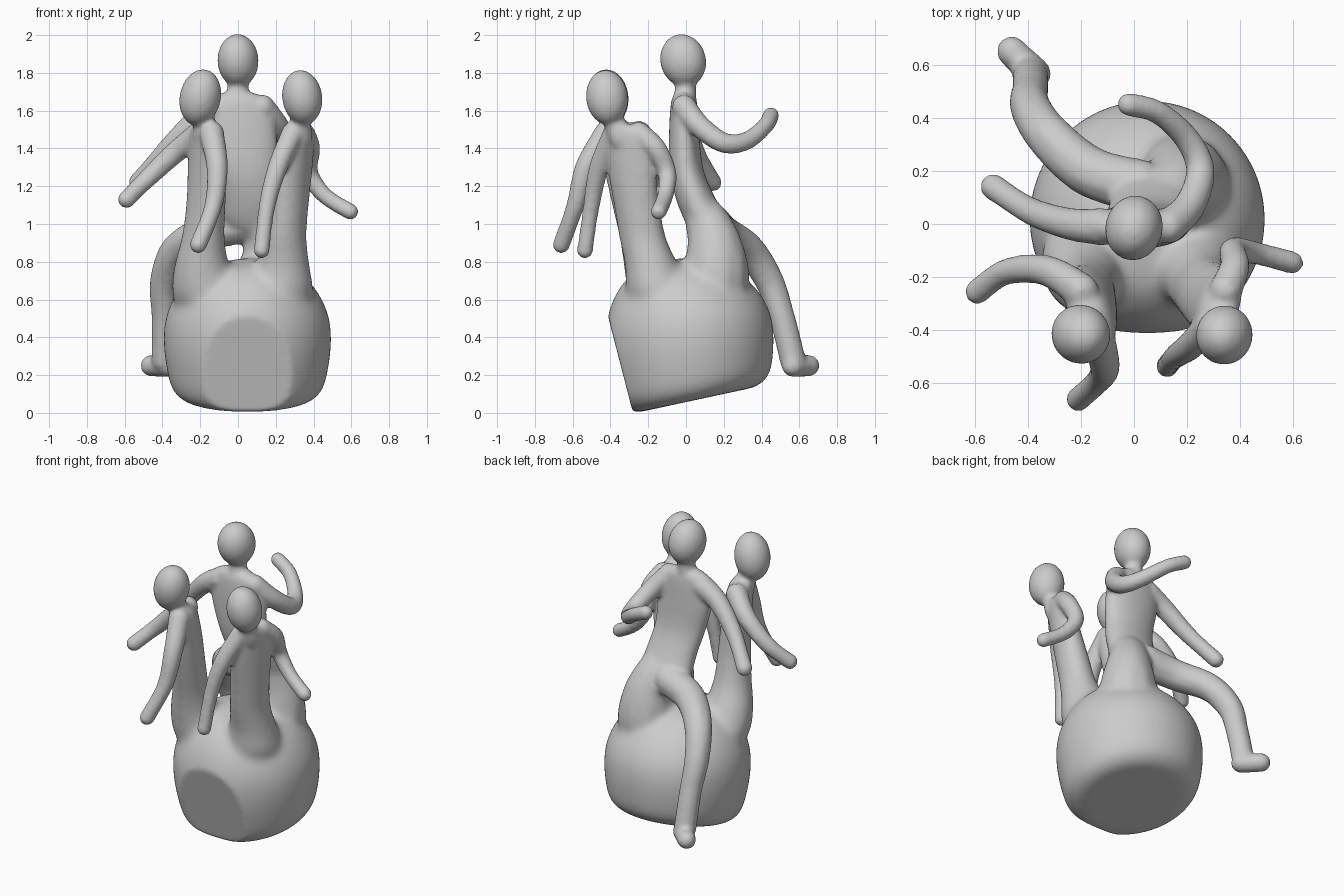
import bpy, bmesh
from math import cos, sin, pi, radians
from mathutils import Matrix, Euler

bm = bmesh.new()


def ball(c, r, rot=(0, 0, 0), detail=2):
    """Ellipsoid with centre c, radii r and rotation in degrees."""
    e = Euler([radians(a) for a in rot]).to_matrix().to_4x4()
    m = Matrix.Translation(c) @ e @ Matrix.Diagonal((*r, 1))
    bmesh.ops.create_icosphere(bm, subdivisions=detail, radius=1.02, matrix=m)


def smooth_path(pts, steps):
    """Catmull-Rom interpolation of tuples of any length."""
    out = []
    n = len(pts)
    for i in range(n - 1):
        p0, p1, p2, p3 = pts[max(i - 1, 0)], pts[i], pts[i + 1], pts[min(i + 2, n - 1)]
        for s in range(steps):
            t = s / steps
            out.append([0.5 * (2 * b + (c - a) * t + (2 * a - 5 * b + 4 * c - d) * t * t
                               + (3 * b - a - 3 * c + d) * t ** 3)
                        for a, b, c, d in zip(p0, p1, p2, p3)])
    out.append(list(pts[-1]))
    return out


def limb(pts, r0, r1):
    """Tapered round limb made of closely spaced balls."""
    path = smooth_path(pts, 8)
    for i, p in enumerate(path):
        r = r0 + (r1 - r0) * min(1, 1.3 * i / (len(path) - 1))
        ball(p, (r, r, r))


def loft(rings):
    """Closed skin over a list of rings of points."""
    vs = [[bm.verts.new(p) for p in ring] for ring in rings]
    n = len(vs[0])
    bm.faces.new(vs[0][::-1])
    bm.faces.new(vs[-1])
    for a, b in zip(vs, vs[1:]):
        for i in range(n):
            j = (i + 1) % n
            bm.faces.new((a[i], a[j], b[j], b[i]))


def torso(stations, turn):
    """Stations (x, y, z, half width, half depth), turned about z."""
    ct, st = cos(radians(turn)), sin(radians(turn))
    rings = []
    for x, y, z, a, b in smooth_path(stations, 6):
        ring = []
        for k in range(32):
            u, v = (a + 0.008) * cos(2 * pi * k / 32), (b + 0.01) * sin(2 * pi * k / 32)
            ring.append((x + u * ct - v * st, y + u * st + v * ct, z))
        rings.append(ring)
    loft(rings)


def fused(name, iterations):
    """Turn the collected pieces into one softened skin."""
    bmesh.ops.recalc_face_normals(bm, faces=bm.faces[:])
    mesh = bpy.data.meshes.new(name)
    bm.to_mesh(mesh)
    obj = bpy.data.objects.new(name, mesh)
    bpy.context.collection.objects.link(obj)
    remesh = obj.modifiers.new("fuse", 'REMESH')
    remesh.mode = 'VOXEL'
    remesh.voxel_size = 0.013
    remesh.use_smooth_shade = True
    soft = obj.modifiers.new("soften", 'SMOOTH')
    soft.factor = 0.5
    soft.iterations = iterations
    return obj


# rounded vessel with tilted base
profile = [(0.0, 0.31), (0.015, 0.35), (0.05, 0.39), (0.12, 0.418), (0.28, 0.442), (0.42, 0.435),
           (0.54, 0.39), (0.64, 0.315), (0.71, 0.21), (0.75, 0.04)]
rings = []
for h, r in smooth_path(profile, 4):
    slope = 0.215 * (1 - h / 0.85)
    rings.append([(0.05 + r * cos(2 * pi * k / 64),
                   0.05 - 0.1 * h + r * sin(2 * pi * k / 64),
                   0.068 + h + slope * r * sin(2 * pi * k / 64)) for k in range(64)])
loft(rings)

# torsos: back, front left, front right
torso([(0.0, -0.01, 1.7, 0.07, 0.04), (0.0, -0.01, 1.65, 0.17, 0.06), (0.01, -0.01, 1.5, 0.19, 0.07),
       (0.04, 0.0, 1.3, 0.17, 0.08), (0.07, 0.045, 1.15, 0.165, 0.095),
       (0.08, 0.1, 1.03, 0.17, 0.105), (0.1, 0.14, 0.95, 0.15, 0.1)], 0)
torso([(-0.17, -0.36, 1.54, 0.07, 0.05), (-0.165, -0.335, 1.47, 0.14, 0.07),
       (-0.165, -0.3, 1.3, 0.14, 0.08), (-0.17, -0.27, 1.1, 0.12, 0.09),
       (-0.185, -0.23, 0.92, 0.115, 0.105), (-0.19, -0.18, 0.77, 0.14, 0.14),
       (-0.15, -0.12, 0.62, 0.18, 0.19), (-0.08, -0.08, 0.5, 0.2, 0.2)], -65)
torso([(0.325, -0.36, 1.53, 0.06, 0.05), (0.32, -0.315, 1.47, 0.12, 0.065),
       (0.3, -0.29, 1.3, 0.13, 0.075), (0.27, -0.26, 1.1, 0.12, 0.09),
       (0.25, -0.23, 0.93, 0.12, 0.1), (0.235, -0.18, 0.78, 0.135, 0.135),
       (0.2, -0.13, 0.63, 0.175, 0.19), (0.13, -0.08, 0.5, 0.2, 0.2)], 65)

# inner leg of the back figure, growing out of the vessel
limb([(0.14, 0.11, 1.02), (0.17, 0.15, 0.9), (0.18, 0.16, 0.78), (0.18, 0.15, 0.62)], 0.115, 0.18)

# soften the core strongly so the bodies flow into the vessel
core = fused("core", 30)
skin = bpy.data.meshes.new_from_object(core.evaluated_get(bpy.context.evaluated_depsgraph_get()))
bpy.data.objects.remove(core)
bm.clear()
bm.from_mesh(skin)

# flat round facet at the front of the vessel
res = bmesh.ops.bisect_plane(bm, geom=bm.verts[:] + bm.edges[:] + bm.faces[:],
                             plane_co=(0, -0.41, 0.5), plane_no=(0, -0.967, -0.25),
                             clear_outer=True)
edges = [e for e in res['geom_cut'] if isinstance(e, bmesh.types.BMEdge)]
bmesh.ops.holes_fill(bm, edges=edges, sides=0)

# back figure: head, neck, arms, hanging leg and foot
ball((0, -0.015, 1.865), (0.107, 0.12, 0.14), (15, 0, -12), 3)
limb([(0, 0, 1.76), (0, -0.01, 1.62)], 0.05, 0.065)
limb([(0.13, -0.01, 1.62), (0.21, 0.07, 1.52), (0.25, 0.2, 1.43), (0.2, 0.32, 1.44),
      (0.09, 0.42, 1.52), (-0.02, 0.45, 1.575)], 0.066, 0.045)
limb([(-0.12, -0.01, 1.6), (-0.24, 0.0, 1.53), (-0.39, 0.05, 1.38), (-0.53, 0.14, 1.22)], 0.072, 0.05)
limb([(0.02, 0.14, 1.0), (-0.17, 0.2, 0.95), (-0.32, 0.33, 0.865), (-0.39, 0.44, 0.7),
      (-0.39, 0.51, 0.5), (-0.39, 0.565, 0.28)], 0.105, 0.07)
limb([(-0.37, 0.565, 0.25), (-0.42, 0.61, 0.25), (-0.46, 0.65, 0.25)], 0.06, 0.058)

# front left figure: head, neck, arms
ball((-0.2, -0.415, 1.67), (0.108, 0.11, 0.15), (6, 12, 0), 3)
limb([(-0.18, -0.39, 1.56), (-0.165, -0.35, 1.45)], 0.05, 0.075)
limb([(-0.2, -0.25, 1.48), (-0.33, -0.175, 1.38), (-0.48, -0.18, 1.24), (-0.59, -0.255, 1.13)], 0.068, 0.048)
limb([(-0.14, -0.42, 1.48), (-0.11, -0.53, 1.3), (-0.13, -0.585, 1.1), (-0.21, -0.66, 0.89)], 0.068, 0.047)

# front right figure: head, neck, arms
ball((0.34, -0.418, 1.67), (0.105, 0.11, 0.145), (6, -8, 0), 3)
limb([(0.33, -0.39, 1.56), (0.325, -0.34, 1.45)], 0.05, 0.07)
limb([(0.29, -0.38, 1.48), (0.21, -0.46, 1.3), (0.155, -0.5, 1.1), (0.125, -0.535, 0.86)], 0.062, 0.044)
limb([(0.345, -0.25, 1.48), (0.38, -0.16, 1.4), (0.375, -0.1, 1.27), (0.46, -0.11, 1.15),
      (0.595, -0.145, 1.065)], 0.063, 0.044)

# fuse everything into one clay-like skin
fused("figures_on_vessel", 7)
bm.free()
